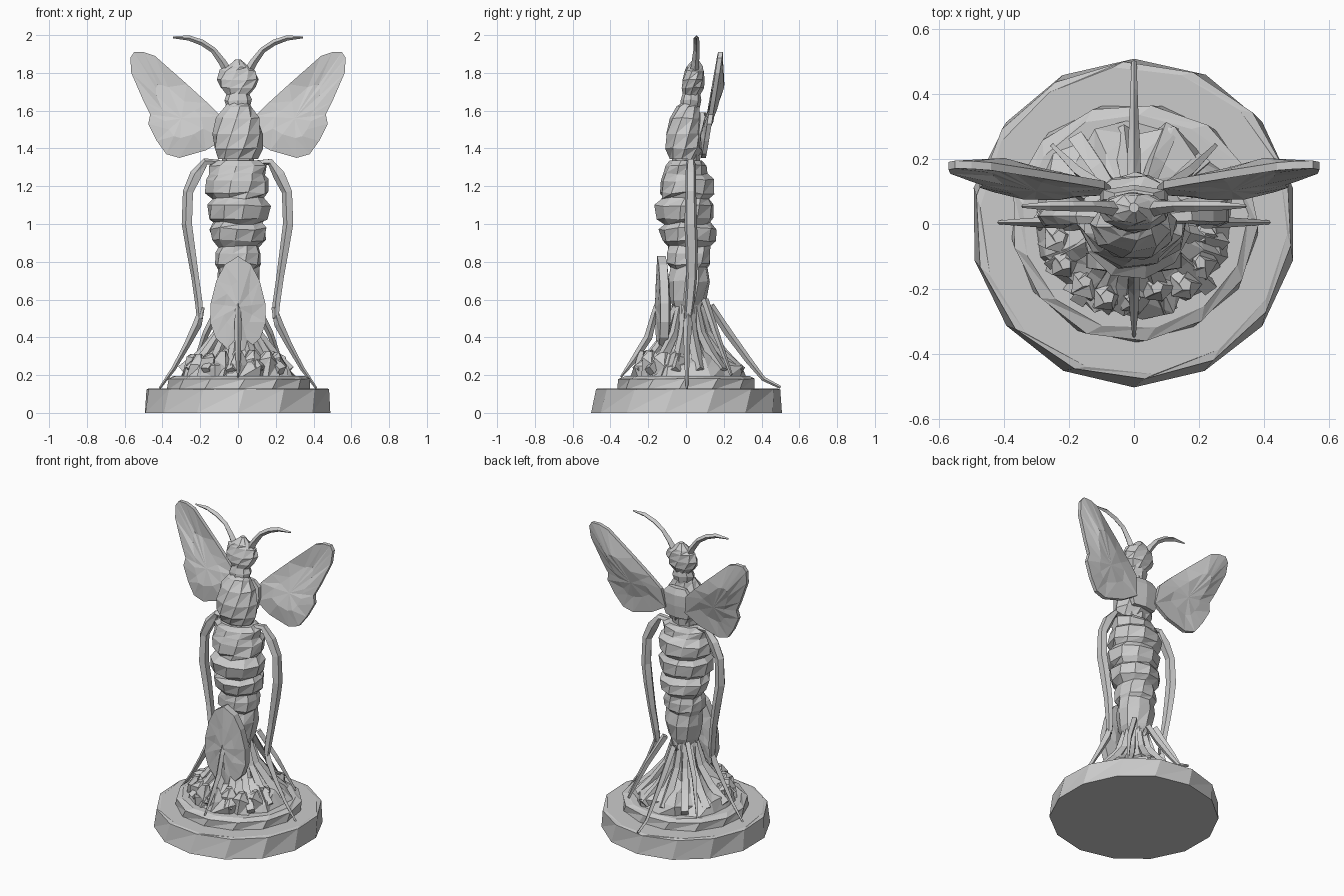
import bpy, bmesh, math, random
from mathutils import Vector

random.seed(4)
mat = bpy.data.materials.new("stone grey")
mat.diffuse_color = (0.6, 0.6, 0.6, 1)


def finish(bm, name):
    bmesh.ops.recalc_face_normals(bm, faces=bm.faces)
    me = bpy.data.meshes.new(name)
    bm.to_mesh(me)
    bm.free()
    me.materials.append(mat)
    ob = bpy.data.objects.new(name, me)
    bpy.context.collection.objects.link(ob)
    return ob


def skin(bm, loops):
    for a, b in zip(loops, loops[1:]):
        n = len(a)
        for i in range(n):
            j = (i + 1) % n
            bm.faces.new((a[i], a[j], b[j]))
            bm.faces.new((a[i], b[j], b[i]))
    bm.faces.new(loops[0][::-1])
    bm.faces.new(loops[-1])


def lathe(name, rings, n, jitter=0.0, twist=0.0, star=0.0):
    """rings: (z, radius x, radius y, centre y)"""
    bm = bmesh.new()
    loops = []
    for k, (z, rx, ry, cy) in enumerate(rings):
        loop = []
        for i in range(n):
            a = 2 * math.pi * (i + twist * k) / n - math.pi / 2
            s = 1 + random.uniform(-jitter, jitter)
            if 0 < k < len(rings) - 1:
                s *= 1 + star * (1 if i % 2 else -1)
            dz = random.uniform(-jitter, jitter) * 0.15 if 0 < k < len(rings) - 1 else 0
            loop.append(bm.verts.new((rx * s * math.cos(a), cy + ry * s * math.sin(a), z + dz)))
        loops.append(loop)
    skin(bm, loops)
    return finish(bm, name)


def limb(name, pts, n=5):
    """pts: (x, y, z, half width, half depth)"""
    bm = bmesh.new()
    loops = []
    for k, p in enumerate(pts):
        c = Vector(p[:3])
        t = Vector(pts[min(k + 1, len(pts) - 1)][:3]) - Vector(pts[max(k - 1, 0)][:3])
        t.normalize()
        ref = Vector((0, 1, 0)) if abs(t.y) < 0.8 else Vector((0, 0, 1))
        u = ref.cross(t).normalized()
        v = t.cross(u)
        loops.append([bm.verts.new(c + u * p[3] * math.cos(2 * math.pi * i / n)
                                   + v * p[4] * math.sin(2 * math.pi * i / n)) for i in range(n)])
    skin(bm, loops)
    return finish(bm, name)


def blade(name, outline, ridge, depth, bulge, thick):
    """Thin faceted plate: (x, z) outline fanned around a raised ridge; depth(x, z) gives y"""
    bm = bmesh.new()
    n = len(outline)
    sides = []
    for off, b in ((-thick / 2, -bulge), (thick / 2, bulge)):
        rim = [bm.verts.new((x, depth(x, z) + off, z)) for x, z in outline]
        mid = [bm.verts.new((x + (p[0] - x) * 0.5, depth(x, z) + off + b * (0.6 + 0.4 * (i % 2)),
                             z + (p[1] - z) * 0.5))
               for i, (x, z) in enumerate(outline) for p in (ridge,)]
        c = bm.verts.new((ridge[0], depth(*ridge) + off + b, ridge[1]))
        for i in range(n):
            j = (i + 1) % n
            bm.faces.new((rim[i], rim[j], mid[j]))
            bm.faces.new((rim[i], mid[j], mid[i]))
            bm.faces.new((mid[i], mid[j], c))
        sides.append(rim)
    for i in range(n):
        j = (i + 1) % n
        bm.faces.new((sides[0][i], sides[0][j], sides[1][j], sides[1][i]))
    return finish(bm, name)


# Round stepped base
lathe("base_disc", [(0, .505, .505, 0), (.125, .49, .49, .01), (.13, .475, .475, .01)], 14, 0.01, 0.15)
lathe("base_step", [(.12, .385, .37, .005), (.18, .38, .365, .005), (.195, .35, .335, .005)], 13, 0.015, 0.2)

# Rooty mound
lathe("mound", [(.18, .32, .3, .01), (.25, .28, .27, .01), (.30, .2, .2, .01), (.36, .13, .12, .01),
                (.46, .095, .09, .01), (.6, .075, .08, .01)], 16, 0.08, 0, 0.08)
for i in range(13):
    a = 2 * math.pi * (i + 0.5) / 13
    ca, sa, r = math.cos(a), math.sin(a), random.uniform(.27, .31)
    limb("root", [(.07 * ca, .01 + .07 * sa, .56, .018, .018),
                  (.11 * ca, .01 + .11 * sa, .42, .024, .024),
                  (.19 * ca, .01 + .19 * sa, .31, .03, .03),
                  (r * ca, .01 + r * sa, .22, .035, .03)], 4)
for i in range(9):
    a = math.pi * (1.0 + (i + .5) / 9)
    r = random.uniform(.2, .25)
    rock = lathe("rock", [(.18, .065, .06, 0), (.27, .05, .05, 0),
                          (random.uniform(.3, .34), .02, .02, 0)], 5, 0.2, 0.3)
    rock.location = (r * math.cos(a), r * math.sin(a), 0)

# Ringed abdomen
lathe("abdomen", [
    (.54, .07, .075, .01), (.60, .095, .095, .01), (.70, .115, .11, .015), (.765, .11, .10, .015),
    (.79, .125, .12, .015), (.845, .125, .12, .015), (.88, .11, .115, .015), (.91, .145, .145, .015),
    (.975, .155, .15, .01), (1.005, .13, .125, .005), (1.03, .16, .15, -.005), (1.10, .168, .16, -.01),
    (1.135, .135, .13, 0), (1.165, .168, .145, .005), (1.23, .172, .14, .01), (1.265, .15, .115, 0),
    (1.31, .155, .105, 0), (1.335, .115, .09, 0)], 10, 0.05, 0.12)

# Thorax, neck and head
lathe("waist", [(1.31, .08, .07, 0), (1.38, .09, .08, 0)], 8)
lathe("thorax", [(1.345, .11, .075, -.01), (1.40, .13, .10, -.01), (1.48, .133, .1, -.01),
                 (1.56, .115, .085, 0), (1.62, .075, .06, .01), (1.64, .06, .045, .02)], 9, 0.03, 0.3)
lathe("neck", [(1.61, .06, .05, .02), (1.655, .075, .055, .025), (1.70, .055, .045, .03)], 8, 0.04)
lathe("head", [(1.68, .06, .045, .03), (1.72, .095, .06, .035), (1.765, .112, .06, .04),
               (1.815, .095, .05, .045), (1.83, .06, .045, .045), (1.87, .015, .015, .05)], 9, 0.04, 0.3)

# Wing joint on the back
lathe("wing_joint", [(1.40, .09, .025, .085), (1.48, .12, .035, .085), (1.55, .11, .03, .09),
                     (1.59, .07, .02, .085)], 6)

WING = [(.07, 1.45), (.09, 1.57), (.16, 1.64), (.27, 1.74), (.44, 1.89), (.50, 1.91), (.55, 1.91),
        (.57, 1.88), (.565, 1.80), (.50, 1.65), (.465, 1.58), (.475, 1.53), (.43, 1.44),
        (.38, 1.37), (.31, 1.35), (.17, 1.39)]
LEAF = [(0, .83), (.07, .785), (.115, .70), (.145, .58), (.148, .48), (.12, .40), (.06, .34), (.03, .28)]

for side, s in (("left", -1), ("right", 1)):
    # Wings
    blade(side + "_wing", [(s * x, z) for x, z in WING], (s * .30, 1.56),
          lambda x, z: .085 + (z - 1.35) * .15 + abs(x) * .025, .01, .024)
    # Antennae
    limb(side + "_antenna", [(s * x, y, z, w, w) for x, y, z, w in (
        (.05, .045, 1.80, .025), (.085, .05, 1.86, .02), (.13, .055, 1.92, .016),
        (.19, .055, 1.96, .016), (.26, .055, 1.985, .014), (.345, .055, 1.988, .005))], 4)
    # Long side legs
    limb(side + "_upper_leg", [(s * x, y, z, w, d) for x, y, z, w, d in (
        (.10, .02, 1.325, .015, .02), (.17, .025, 1.33, .02, .025), (.22, .025, 1.26, .035, .03),
        (.262, .025, 1.17, .03, .03), (.268, .025, 1.0, .03, .035), (.25, .03, .88, .027, .035),
        (.225, .03, .72, .022, .03), (.205, .02, .58, .022, .025), (.20, .01, .50, .018, .02))])
    limb(side + "_lower_leg", [(s * x, y, z, w, w) for x, y, z, w in (
        (.19, .015, .56, .014), (.215, .01, .47, .024), (.27, .005, .36, .017),
        (.34, .005, .235, .012), (.415, .005, .13, .006))], 4)
    # Slim legs reaching the rear of the step
    limb(side + "_rear_leg", [(s * .08, .10, .60, .02, .02), (s * .17, .16, .42, .018, .018),
                              (s * .25, .24, .2, .008, .008)], 4)

# Leaf shaped shield at the front, and its pointed leg
blade("front_shield", LEAF + [(-x, z) for x, z in LEAF[:0:-1]], (0, .56),
      lambda x, z: -.13 + abs(x) * .12, .012, .045)
limb("front_leg", [(0, -.13, .62, .012, .02), (0, -.165, .53, .017, .017), (0, -.20, .40, .018, .022),
                   (0, -.27, .29, .013, .018), (0, -.345, .19, .005, .005)], 4)

# Long rear leg reaching the edge of the base
limb("back_leg", [(0, .08, .52, .015, .02), (0, .135, .56, .022, .022), (0, .22, .43, .02, .022),
                  (0, .33, .28, .014, .018), (0, .41, .18, .011, .012), (0, .50, .135, .008, .008)], 4)
